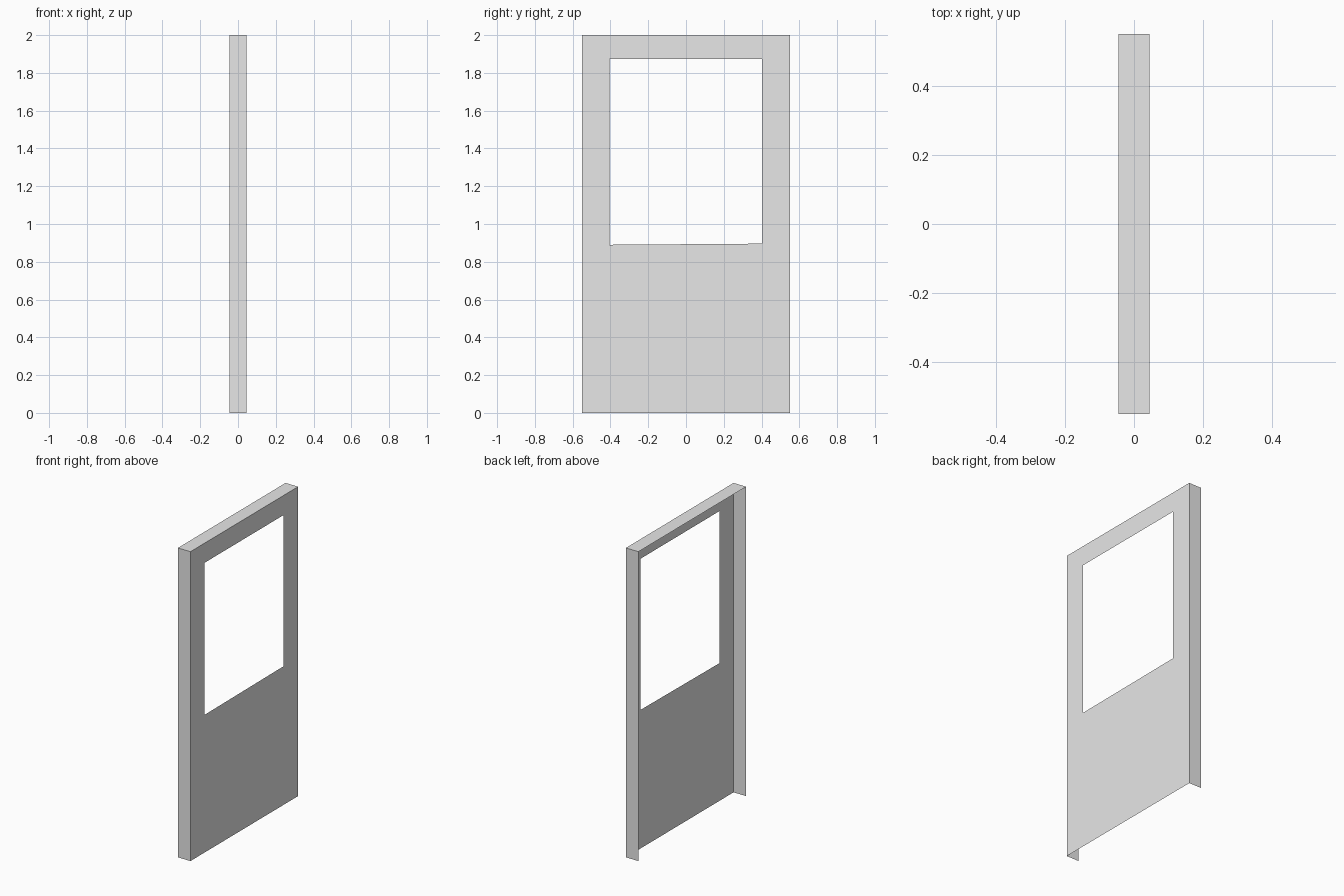
import bpy

cube = bpy.data.objects.get("Cube")
if cube:
    bpy.data.objects.remove(cube, do_unlink=True)

# Overall sheet-metal dimensions
HALF_DEPTH = 0.045
HALF_WIDTH = 0.55
HEIGHT = 2.0

grey = bpy.data.materials.new("light_grey")
colour = (0.8, 0.8, 0.8, 1.0)
grey.diffuse_color = colour
grey.use_nodes = True
grey.node_tree.nodes["Principled BSDF"].inputs["Base Color"].default_value = colour


def make_sheet(name, verts, faces):
    mesh = bpy.data.meshes.new(name)
    mesh.from_pydata(verts, [], faces)
    mesh.materials.append(grey)
    obj = bpy.data.objects.new(name, mesh)
    bpy.context.collection.objects.link(obj)
    return obj


# Door panel: a ring of four faces around the window opening
outer = [(-HALF_WIDTH, 0), (HALF_WIDTH, 0), (HALF_WIDTH, HEIGHT), (-HALF_WIDTH, HEIGHT)]
window = [(-0.405, 0.89), (0.403, 0.896), (0.403, 1.873), (-0.405, 1.873)]
ring = [(i, (i + 1) % 4, (i + 1) % 4 + 4, i + 4) for i in range(4)]
make_sheet("door_panel", [(HALF_DEPTH, y, z) for y, z in outer + window], ring)

# Side flanges folded back from the panel, facing outwards
for name, side in (("front_flange", -1), ("back_flange", 1)):
    y = side * HALF_WIDTH
    x = side * HALF_DEPTH
    make_sheet(name, [(x, y, 0), (-x, y, 0), (-x, y, HEIGHT), (x, y, HEIGHT)],
               [(0, 1, 2, 3)])

# Top flange closing the upper edge
make_sheet("top_flange",
           [(x, y, HEIGHT) for x, y in ((-HALF_DEPTH, -HALF_WIDTH), (HALF_DEPTH, -HALF_WIDTH),
                                        (HALF_DEPTH, HALF_WIDTH), (-HALF_DEPTH, HALF_WIDTH))],
           [(0, 1, 2, 3)])
